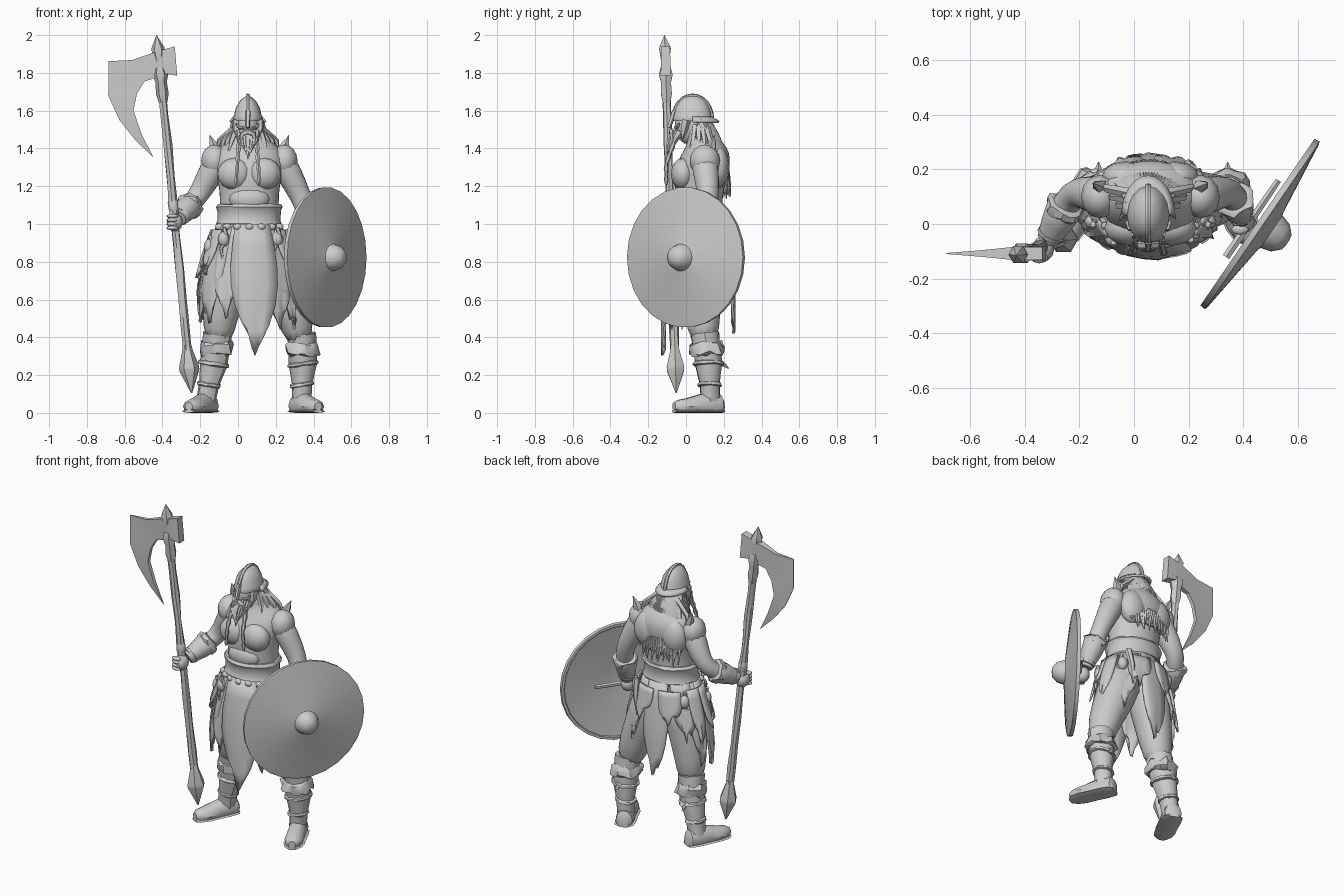
import bpy, bmesh, math, random
from mathutils import Vector

random.seed(4)
if "Cube" in bpy.data.objects:
    bpy.data.objects.remove(bpy.data.objects["Cube"])

grey = bpy.data.materials.new("plain_grey")
grey.use_nodes = True
grey.diffuse_color = (.6, .6, .6, 1)
for node in grey.node_tree.nodes:
    if node.type == 'BSDF_PRINCIPLED':
        node.inputs["Base Color"].default_value = grey.diffuse_color


def finish(bm, name, subdivide=0, angle=40):
    """Turn a bmesh into a shaded object in the scene."""
    bmesh.ops.recalc_face_normals(bm, faces=bm.faces)
    mesh = bpy.data.meshes.new(name)
    bm.to_mesh(mesh)
    bm.free()
    mesh.materials.append(grey)
    mesh.shade_smooth()
    if not subdivide:
        mesh.set_sharp_from_angle(angle=math.radians(angle))
    obj = bpy.data.objects.new(name, mesh)
    bpy.context.scene.collection.objects.link(obj)
    if subdivide:
        obj.modifiers.new("round", 'SUBSURF').levels = subdivide
        obj.modifiers["round"].render_levels = subdivide
    return obj


def loft(name, path, sides=10, ref=(0, 1, 0), axis=None, jitter=0, subdivide=0, floor=None):
    """Skin elliptical rings (x, y, z, radius[, second radius]) along a path."""
    bm, rings = bmesh.new(), []
    centres = [Vector(p[:3]) for p in path]
    for i, p in enumerate(path):
        before, after = centres[max(i - 1, 0)], centres[min(i + 1, len(path) - 1)]
        t = Vector(axis).normalized() if axis else (after - before).normalized()
        u = Vector(ref).cross(t).normalized()
        w = t.cross(u)
        ring = []
        for k in range(sides):
            a = math.tau * k / sides
            co = centres[i] + u * math.cos(a) * p[3] + w * math.sin(a) * p[-1]
            co += Vector([random.uniform(-jitter, jitter) for _ in range(3)])
            if floor is not None:
                co.z = max(co.z, floor)
            ring.append(bm.verts.new(co))
        rings.append(ring)
    for a, b in zip(rings, rings[1:]):
        for k in range(sides):
            n = (k + 1) % sides
            bm.faces.new((a[k], a[n], b[n], b[k]))
    bm.faces.new(rings[0])
    bm.faces.new(rings[-1])
    return finish(bm, name, subdivide)


def ball(name, centre, size, segments=12):
    bm = bmesh.new()
    bmesh.ops.create_uvsphere(bm, u_segments=segments, v_segments=segments // 2 + 2, radius=1)
    for v in bm.verts:
        v.co = Vector(c + s * q for c, s, q in zip(centre, size, v.co))
    return finish(bm, name, angle=60)


def strand(name, points, radius, sides=5, tip=.2):
    """Tapering lock, cord or spike."""
    last = len(points) - 1
    path = [(*p, radius * (1 + (tip - 1) * (i / last) ** 2)) for i, p in enumerate(points)]
    return loft(name, path, sides, ref=(1, 0, 0))


def sheet(name, surface, cols, rows, thickness=.012):
    """Thin panel sampled from a surface function of (u, v)."""
    bm = bmesh.new()
    grid = [[bm.verts.new(surface(c / cols, r / rows)) for c in range(cols + 1)] for r in range(rows + 1)]
    for a, b in zip(grid, grid[1:]):
        for c in range(cols):
            bm.faces.new((a[c], a[c + 1], b[c + 1], b[c]))
    obj = finish(bm, name)
    solid = obj.modifiers.new("thickness", 'SOLIDIFY')
    solid.thickness, solid.offset = thickness, 0
    return obj


def cuff(name, centre, axis, radius, height, jitter=.008, sides=16):
    c, n = Vector(centre), Vector(axis).normalized()
    rows = zip((-1, -.6, .5, 1), (.95, 1.13, 1.1, .92))
    return loft(name, [(*(c + n * height * h), radius * r) for h, r in rows], sides,
                axis=n, ref=(.3, .9, .1), jitter=jitter)


# Torso, chest and belt
MID = .06
torso = [(.86, .08, .16, .13), (1.0, .07, .155, .125), (1.1, .065, .16, .13), (1.18, .07, .16, .13),
         (1.27, .08, .18, .15), (1.35, .1, .2, .14), (1.41, .11, .16, .11), (1.46, .09, .08, .08), (1.52, .05, .06, .07)]
loft("torso", [(MID, y, z, rx, ry) for z, y, rx, ry in torso], 16, axis=(0, 0, 1), subdivide=1)
loft("wide_belt", [(MID, .065, z, r, r - .03) for z, r in
     ((.98, .165), (1.0, .175), (1.02, .167), (1.07, .168), (1.09, .178), (1.105, .168))], 20, axis=(0, 0, 1), jitter=.003)
for side in (-1, 1):
    ball("chest_muscle", (MID + side * .077, -.015, 1.265), (.092, .065, .085))
    ball("shoulder_blade", (MID + side * .09, .17, 1.3), (.09, .06, .11))
    ball("shoulder_muscle", (MID + side * .185, .1, 1.335), (.07, .08, .085))
ball("belly", (MID, -.02, 1.13), (.11, .055, .07))

# Arms with bracers and fists
right_arm = [(-.07, .1, 1.36, .07), (-.125, .1, 1.31, .076), (-.175, .115, 1.21, .066), (-.225, .115, 1.13, .054),
             (-.27, .04, 1.08, .054), (-.32, -.065, 1.025, .036)]
left_arm = [(.2, .1, 1.36, .07), (.25, .1, 1.31, .076), (.305, .115, 1.2, .066), (.355, .12, 1.1, .054),
            (.375, .075, .98, .054), (.395, .025, .86, .036)]
for label, arm in (("right", right_arm), ("left", left_arm)):
    loft(label + "_arm", arm, 10, subdivide=1)
    elbow, wrist = Vector(arm[3][:3]), Vector(arm[5][:3])
    along = wrist - elbow
    stations = ((.3, .064), (.35, .068), (.6, .06), (.9, .044), (.95, .042))
    loft(label + "_bracer", [(*(elbow + along * s), r) for s, r in stations], 12, axis=along)
    cuff(label + "_bracer_fur", elbow + along * .33, along, .062, .022)
    cuff(label + "_wrist_strap", elbow + along * .85, along, .045, .012, .002)
    hand = wrist + along.normalized() * .035
    ball(label + "_fist", hand, (.042, .046, .048))
    for k in range(4):
        ball(label + "_finger", hand + Vector((-.012, -.032, .033 - .021 * k)), (.032, .02, .012), 8)

# Legs, boots and feet
legs = {"right": (-1, [(-.02, .08, .92, .135), (-.06, .08, .72, .125), (-.095, .085, .52, .1), (-.105, .1, .36, .075)],
                  [(-.107, .1, .42, .078), (-.115, .11, .34, .074), (-.13, .12, .26, .074), (-.155, .125, .15, .054), (-.17, .13, .06, .052)]),
        "left": (1, [(.14, .08, .92, .135), (.205, .08, .72, .125), (.3, .085, .52, .1), (.335, .1, .36, .075)],
                 [(.335, .1, .42, .078), (.34, .11, .34, .074), (.343, .12, .26, .074), (.338, .125, .15, .054), (.335, .13, .06, .052)])}
for label, (side, thigh, boot) in legs.items():
    loft(label + "_trouser_leg", thigh, 12, subdivide=1)
    loft(label + "_boot", boot, 10, jitter=.003)
    cuff(label + "_boot_fur", boot[1][:3], (0, 0, 1), .08, .035, .012)
    for row, r in ((2, .074), (3, .056)):
        cuff(label + "_boot_strap", boot[row][:3], (-side * .15, 0, 1), r, .012, .003)
    strand(label + "_boot_buckle", [(boot[2][0], y, z) for y, z in ((.18, .27), (.205, .25), (.225, .235))], .014)
    ankle, toe = Vector(boot[4][:3]), Vector((side * .42, -.9, 0))
    stations = ((-.07, .03, .04), (-.055, .05, .065), (0, .056, .08), (.07, .054, .065), (.14, .056, .045), (.19, .045, .036), (.215, .022, .022))
    loft(label + "_shoe", [(*(ankle + toe * s)[:2], .034, w, h) for s, w, h in stations], 10, ref=(0, 0, 1), axis=toe, floor=.008)
    loft(label + "_sole", [(*(ankle + toe * s)[:2], .009, w + .006, .009) for s, w, h in stations], 8, ref=(0, 0, 1), axis=toe, floor=0)


# Tattered skirt panels hung round the hips
def skirt_point(angle, z, lift):
    spread = max(0, min(1, (1.0 - z) / .42))
    spread = math.sin(spread * math.pi / 2) - .3 * max(0, .55 - z)
    return Vector((MID + (.165 + .1 * spread + lift) * math.cos(angle),
                   .065 + (.13 + .045 * spread + lift) * math.sin(angle), z))


def skirt_panel(name, degrees, half, top, bottom, lift, pointed=.7):
    rag = [random.uniform(-.04, .04) for _ in range(5)]

    def surface(u, v):
        narrow = 1 - pointed * v ** 3
        angle = math.radians(degrees + half * (2 * u - 1) * narrow)
        z = top + (bottom - top) * v + rag[round(u * 4)] * v * v + abs(u - .5) * .12 * v ** 3
        return skirt_point(angle, z, lift + .008 * math.sin(u * 9 + degrees) * v)
    sheet(name, surface, 4, 6)


skirt_panel("front_apron", -84, 30, 1.0, .34, .014, .8)
skirt_panel("back_flap", 92, 20, 1.0, .43, .012, .75)
for degrees, bottom in ((-118, .52), (-142, .48), (-168, .47), (164, .52), (138, .68), (-52, .46), (-28, .45), (-4, .5), (22, .5), (48, .62)):
    skirt_panel("skirt_panel", degrees, 21, 1.0, bottom, random.uniform(-.006, .006))
for degrees in (-150, -172, 160, -35, -12, 15):
    skirt_panel("upper_skirt_rag", degrees, 13, .97, random.uniform(.62, .74), .024, .8)
for degrees in (68, 116):
    skirt_panel("rounded_back_pad", degrees, 19, .96, .76, .026, .6)

# Pouches and cords at the belt
for degrees, z in ((-130, .92), (-160, .88), (-45, .92), (-20, .88), (40, .9), (140, .9)):
    spot = skirt_point(math.radians(degrees), z, .015)
    ball("belt_pouch", spot, (.032, .03, .042), 8)
    strand("belt_cord", [spot + Vector((.02 * math.sin(k * 2), -.01, .06 - .055 * k)) for k in range(5)], .012)
for degrees in range(-150, -20, 20):
    spot = skirt_point(math.radians(degrees), .985, .012)
    ball("belt_knot", spot, (.024, .016, .018), 8)
strand("knife_handle", [(.21, .2, .98), (.2, .22, .88), (.19, .22, .76)], .022, 6)

# Head, helmet and face guard
HX = .052
ball("head", (HX, .02, 1.52), (.062, .08, .1))
dome = ((1.545, .074, .102), (1.56, .078, .106), (1.575, .073, .1), (1.615, .064, .091), (1.65, .044, .07), (1.672, .02, .043), (1.678, .006, .02))
loft("helmet", [(HX, .035, z, rx, ry) for z, rx, ry in dome], 16, axis=(0, 0, 1))
arc = [math.radians(d) for d in range(0, 181, 15)]
loft("helmet_crest", [(HX, .035 - .105 * math.cos(a), 1.555 + .127 * math.sin(a), .009, .012) for a in arc], 6, ref=(1, 0, 0))
sheet("neck_guard", lambda u, v: Vector((HX + (.074 + .02 * v) * math.cos(u * math.pi),
      .035 + (.095 + .045 * v) * math.sin(u * math.pi), 1.565 - .025 * v)), 12, 2)
strand("nose_guard", [(HX, -.062, 1.6), (HX, -.075, 1.555), (HX, -.092, 1.51)], .014, tip=.8)
for side in (-1, 1):
    loop = [(HX + side * (.032 + .026 * math.cos(a)), -.058 + .02 * abs(math.cos(a)), 1.533 - .024 * math.sin(a), .007) for a in arc]
    loft("eye_guard", loop, 5, ref=(0, 1, .2))
    strand("cheek_guard", [(HX + side * .06, .0, 1.55), (HX + side * .062, -.01, 1.5), (HX + side * .05, -.02, 1.45)], .025)
    strand("moustache", [(HX, -.075, 1.49), (HX + side * .03, -.075, 1.475), (HX + side * .045, -.07, 1.42)], .018)
    # Long braids falling over the chest
    braid = [(HX + side * (.045 + .018 * k / 9), -.055 - .05 * min(1, k / 5), 1.46 - .028 * k, .016 - .005 * (k % 2) - k * .0005) for k in range(10)]
    loft("beard_braid", braid, 6, ref=(1, 0, 0))

# Beard locks
for k in range(7):
    s = (k - 3) / 3
    end = 1.335 + .07 * abs(s) + random.uniform(-.01, .01)
    strand("beard_lock", [(HX + s * .045, -.05 + .02 * abs(s), 1.49), (HX + s * .04, -.09 + .02 * abs(s), 1.43), (HX + s * .02, -.1, end)], .021, tip=.1)

# Hair over the back and shoulders
loft("hair_mass", [(HX, y, z, rx, ry) for z, y, rx, ry in
     ((1.56, .08, .06, .05), (1.48, .12, .085, .055), (1.4, .155, .115, .05), (1.3, .185, .125, .035), (1.2, .2, .11, .02))],
     12, axis=(0, 0, 1), jitter=.006)
for k in range(19):
    s = (k - 9) / 9
    wave, drop = random.uniform(-.015, .015), random.uniform(0, .09)
    back = .035 * s * s
    strand("hair_lock", [(HX + .065 * s, .11 - back, 1.55), (HX + .09 * s, .165 - back, 1.45), (HX + .125 * s + wave, .205 - back, 1.35),
                         (HX + .14 * s, .225 - back, 1.24), (HX + .135 * s + wave, .235 - back, 1.13 + drop)], .021, tip=.15)
for side in (-1, 1):
    for k in range(4):
        out = .085 + .022 * k
        strand("shoulder_lock", [(HX + side * .055, .05 + .02 * k, 1.52), (HX + side * out, .04 + .03 * k, 1.44), (HX + side * (out + .02), .01 + .045 * k, 1.37)], .02, tip=.1)
    strand("shoulder_fur_spike", [(MID + side * .17, .13, 1.36), (MID + side * .19, .14, 1.42), (MID + side * .21, .15, 1.47)], .03, tip=.05)

# Round shield with centre boss and grip
normal = Vector((.825, -.565, 0))
hub = Vector((.462, 0, .823))
profile = ((.03, .02), (.025, .1), (-.006, .35), (-.012, .355), (-.012, .37), (.01, .372), (.014, .355), (.046, .085), (.05, .072), (.09, .06), (.118, .032), (.122, .01))
loft("shield", [(*(hub + normal * d), r) for d, r in profile], 26, ref=(0, 0, 1), axis=normal)
grip = Vector((.565, .825, 0))
strand("shield_grip", [hub - normal * .035 + grip * s for s in (-.17, -.08, 0, .08, .17)], .016, 6, .8)

# Axe shaft, pommel and spike
def shaft_point(z):
    return (-.24 - .098 * (z - .05), -.048 - .033 * z, z)


loft("axe_shaft", [(*shaft_point(.28 + .163 * k), .025 if k % 2 else .021) for k in range(10)], 7, jitter=.003)
for name, stations in (("axe_pommel", ((.36, .024), (.33, .028), (.245, .053), (.225, .053), (.105, .003))),
                       ("axe_spike", ((1.86, .025), (1.93, .036), (2.0, .001))),
                       ("axe_collar", ((1.64, .022), (1.69, .034), (1.75, .03), (1.79, .042), (1.83, .03)))):
    loft(name, [(*shaft_point(z), r) for z, r in stations], 6)
cuff("shaft_binding", shaft_point(1.1), (-.1, 0, 1), .024, .03, .002)

# Curved axe blade, thin along its cutting edge
outer = [(-.335, 1.94), (-.44, 1.91), (-.56, 1.868), (-.685, 1.862), (-.687, 1.68), (-.628, 1.55), (-.54, 1.44), (-.447, 1.352)]
inner = [(-.322, 1.785), (-.38, 1.795), (-.43, 1.775), (-.495, 1.755), (-.535, 1.69), (-.553, 1.6), (-.51, 1.475), (-.45, 1.357)]
bm = bmesh.new()
sections = []
for i, (o, n) in enumerate(zip(outer, inner)):
    edge, spine = (.024, .026) if i < 2 else (.012, .018) if i < 3 else (.002, .012 if i < 7 else .002)
    sections.append([bm.verts.new((x, -.108 + s * h, z)) for (x, z), s, h in
                     ((o, -1, edge), (o, 1, edge), (n, 1, spine), (n, -1, spine))])
for a, b in zip(sections, sections[1:]):
    for k in range(4):
        bm.faces.new((a[k], a[k - 1], b[k - 1], b[k]))
bm.faces.new(sections[0])
bm.faces.new(sections[-1])
finish(bm, "axe_blade", angle=25)
